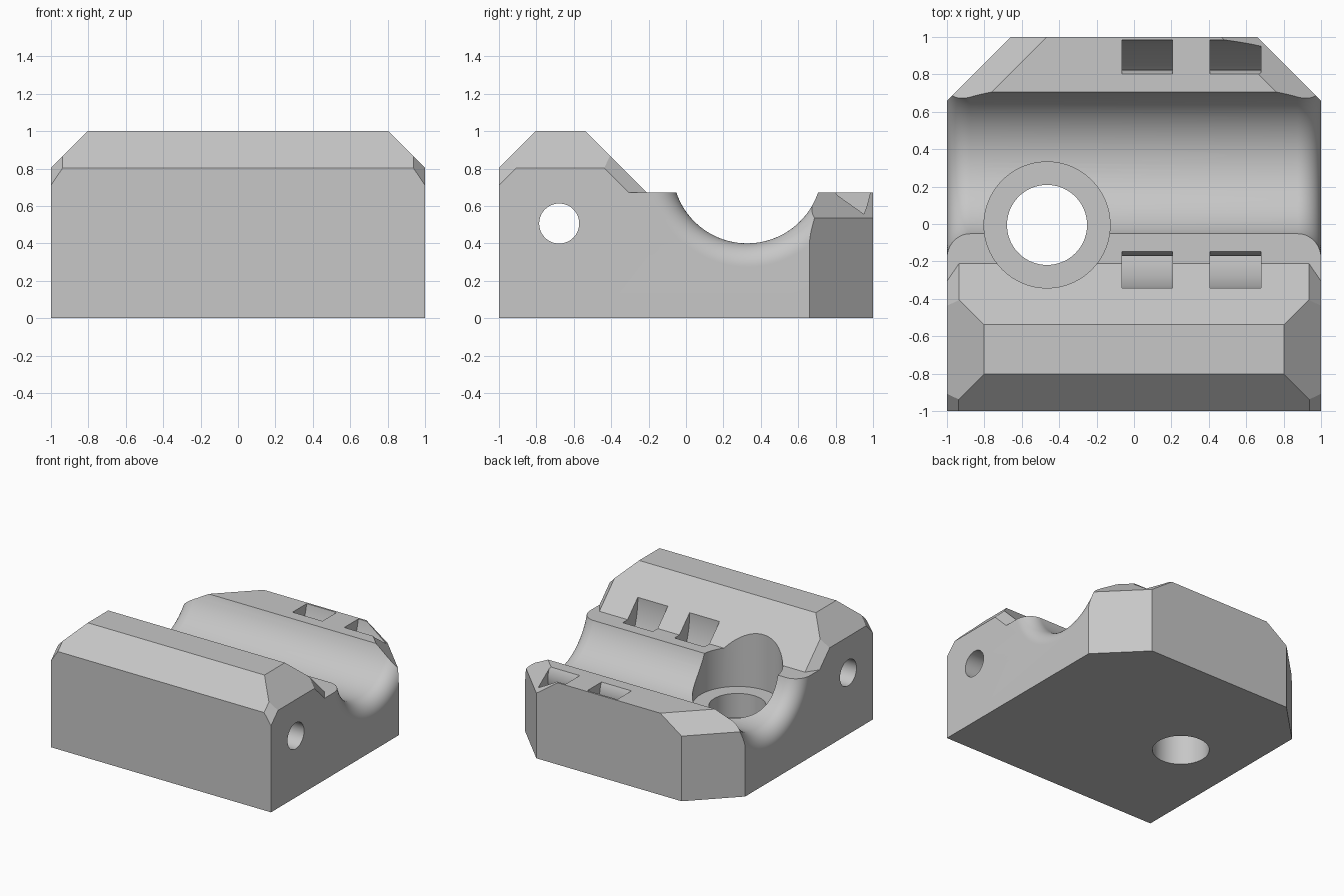
import bpy, bmesh, math
from mathutils import Vector

default = bpy.data.objects.get("Cube")
if default:
    bpy.data.objects.remove(default, do_unlink=True)

SEG = 96
DECK = 0.672                 # height of the flat deck
AXIS_Y, AXIS_Z = 0.327, 0.8  # centre line of the rod groove

grey = bpy.data.materials.new("grey_plastic")
grey.use_nodes = True
grey.diffuse_color = (0.57, 0.57, 0.57, 1)
grey.node_tree.nodes["Principled BSDF"].inputs["Base Color"].default_value = grey.diffuse_color


def make_object(name, bm):
    bmesh.ops.recalc_face_normals(bm, faces=bm.faces[:])
    mesh = bpy.data.meshes.new(name)
    bm.to_mesh(mesh)
    bm.free()
    mesh.materials.append(grey)
    obj = bpy.data.objects.new(name, mesh)
    bpy.context.collection.objects.link(obj)
    return obj


def clipped_block(name, low, high, planes):
    """Box trimmed by planes; each plane is (normal, offset), keeping normal . p < offset."""
    bm = bmesh.new()
    bmesh.ops.create_cube(bm, size=1)
    low, high = Vector(low), Vector(high)
    for v in bm.verts:
        v.co = (low + high) / 2 + v.co * (high - low)
    for normal, offset in planes:
        n = Vector(normal)
        geom = bm.verts[:] + bm.edges[:] + bm.faces[:]
        cut = bmesh.ops.bisect_plane(bm, geom=geom, plane_co=n * offset / n.length_squared,
                                     plane_no=n, clear_outer=True)
        edges = [e for e in cut["geom_cut"] if isinstance(e, bmesh.types.BMEdge)]
        bmesh.ops.contextual_create(bm, geom=edges)
    return make_object(name, bm)


def ring(bm, x, cy, cz, ry, rz):
    angles = [2 * math.pi * i / SEG for i in range(SEG)]
    return [bm.verts.new((x, cy + ry * math.cos(a), cz + rz * math.sin(a))) for a in angles]


def bridge(bm, a, b):
    for i in range(SEG):
        j = (i + 1) % SEG
        bm.faces.new((a[i], a[j], b[j], b[i]))


def lathe_x(name, cy, cz, profile):
    """Solid of revolution about an x-parallel axis, from (x, radius) pairs."""
    bm = bmesh.new()
    rings = [ring(bm, x, cy, cz, r, r) for x, r in profile]
    for a, b in zip(rings, rings[1:]):
        bridge(bm, a, b)
    bm.faces.new(rings[0])
    bm.faces.new(rings[-1])
    return make_object(name, bm)


def drill_z(name, x, y, radius, bottom, top):
    obj = lathe_x(name, 0, 0, [(bottom, radius), (top, radius)])
    for v in obj.data.vertices:
        v.co = (x + v.co.y, y + v.co.z, v.co.x)
    obj.data.flip_normals()
    bm = bmesh.new()
    bm.from_mesh(obj.data)
    bmesh.ops.recalc_face_normals(bm, faces=bm.faces[:])
    bm.to_mesh(obj.data)
    bm.free()
    return obj


def tie_slot(name, x0, x1):
    """Curved channel that wraps below the groove."""
    bm = bmesh.new()
    outer = [ring(bm, x, AXIS_Y, AXIS_Z, 0.67, 0.67) for x in (x0, x1)]
    inner = [ring(bm, x, AXIS_Y, 0.58, 0.498, 0.3) for x in (x0, x1)]
    bridge(bm, outer[0], outer[1])
    bridge(bm, inner[0], inner[1])
    bridge(bm, outer[0], inner[0])
    bridge(bm, outer[1], inner[1])
    return make_object(name, bm)


def combine(target, other, operation):
    mod = target.modifiers.new(other.name, "BOOLEAN")
    mod.operation = operation
    mod.solver = "EXACT"
    mod.object = other
    bpy.context.view_layer.objects.active = target
    bpy.ops.object.modifier_apply(modifier=mod.name)
    bpy.data.objects.remove(other, do_unlink=True)


# Deck: flat block with its two back corners cut off and bevelled
back_cuts = []
for s in (1, -1):
    back_cuts.append(((s, 1, 0), 1.66))
    back_cuts.append(((s, 1, math.sqrt(2)), 1.66 + 0.535 * math.sqrt(2)))
body = clipped_block("clamp_body", (-1, -1, 0), (1, 1, DECK), back_cuts)

# Ridge: raised front bar with bevelled edges and corners
ridge_cuts = [((0, -1, 1), 1.803), ((0, 1, 1), 0.462)]
for s in (1, -1):
    ridge_cuts.append(((s, 0, 1), 1.803))
    ridge_cuts.append(((1.47 * s, -1, 1), 3.181))
    ridge_cuts.append(((1.47 * s, 1, 1), 1.836))
ridge = clipped_block("ridge", (-1, -1, 0.6), (1, 0, 1), ridge_cuts)
combine(body, ridge, "UNION")

# Rod groove with rounded flares at both ends
FLARE = 0.125
half = [(1 - FLARE + FLARE * math.sin(t), 0.4 + FLARE * (1 - math.cos(t)))
        for t in [math.pi / 2 * i / 14 for i in range(15)]] + [(1.1, 0.4 + FLARE)]
profile = [(-x, r) for x, r in reversed(half)] + half
combine(body, lathe_x("groove", AXIS_Y, AXIS_Z, profile), "DIFFERENCE")

# Stepped vertical screw hole
combine(body, drill_z("counterbore", -0.465, -0.005, 0.337, 0.35, 1.2), "DIFFERENCE")
combine(body, drill_z("screw_hole", -0.465, -0.005, 0.214, -0.1, 0.5), "DIFFERENCE")

# Long hole through the ridge
combine(body, lathe_x("cross_hole", -0.678, 0.506, [(-1.1, 0.107), (1.1, 0.107)]), "DIFFERENCE")

# Two tie slots
for x0, x1 in ((-0.065, 0.207), (0.405, 0.678)):
    combine(body, tie_slot("tie_slot", x0, x1), "DIFFERENCE")

body.data.materials.clear()
body.data.materials.append(grey)
for poly in body.data.polygons:
    poly.material_index = 0
bpy.ops.object.select_all(action="DESELECT")
body.select_set(True)
bpy.context.view_layer.objects.active = body
bpy.ops.object.shade_smooth_by_angle(angle=math.radians(25))
